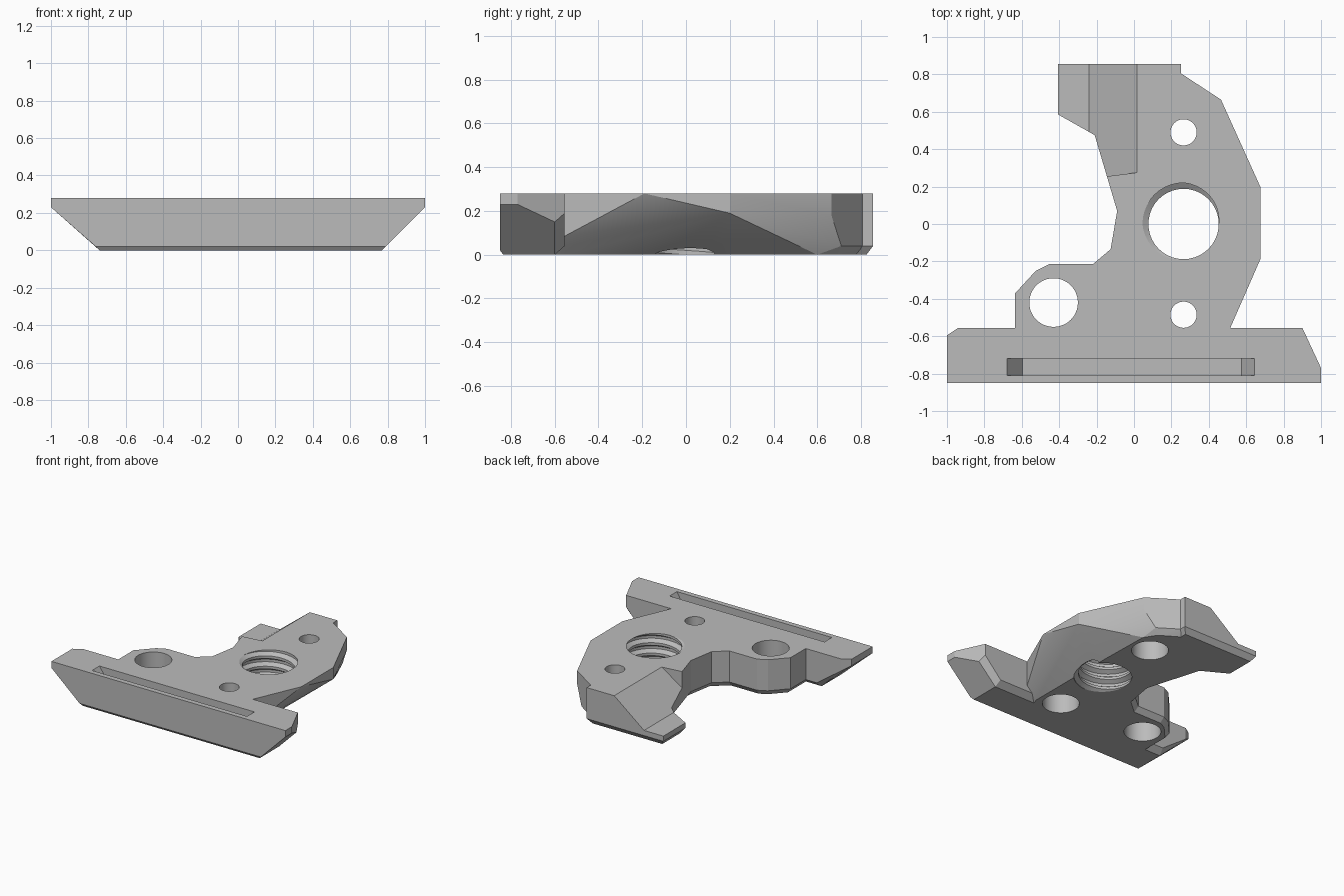
import bpy, bmesh, math

cube = bpy.data.objects.get("Cube")
if cube:
    bpy.data.objects.remove(cube)

TOP = 0.28
CHAMFER = 0.04

grey = bpy.data.materials.new("plain_grey")
grey.use_nodes = True
grey.diffuse_color = (0.5, 0.5, 0.5, 1)
grey.node_tree.nodes["Principled BSDF"].inputs["Base Color"].default_value = (0.5, 0.5, 0.5, 1)


def make(name, bm):
    bmesh.ops.recalc_face_normals(bm, faces=bm.faces)
    mesh = bpy.data.meshes.new(name)
    bm.to_mesh(mesh)
    bm.free()
    mesh.materials.append(grey)
    obj = bpy.data.objects.new(name, mesh)
    bpy.context.collection.objects.link(obj)
    return obj


def hull(name, points):
    bm = bmesh.new()
    for p in points:
        bm.verts.new(p)
    out = bmesh.ops.convex_hull(bm, input=bm.verts)
    loose = {g for g in out["geom_interior"] if isinstance(g, bmesh.types.BMVert)}
    bmesh.ops.delete(bm, geom=list(loose), context="VERTS")
    bmesh.ops.dissolve_limit(bm, angle_limit=0.01, verts=bm.verts, edges=bm.edges)
    return make(name, bm)


def chamfered_prism(name, outline):
    bm = bmesh.new()
    base = bm.faces.new([bm.verts.new((x, y, CHAMFER)) for x, y in outline])
    top = bmesh.ops.extrude_face_region(bm, geom=[base], use_keep_orig=True)
    for v in top["geom"]:
        if isinstance(v, bmesh.types.BMVert):
            v.co.z = TOP
    bmesh.ops.recalc_face_normals(bm, faces=bm.faces)
    bottom = min(bm.faces, key=lambda f: f.calc_center_median().z)
    bmesh.ops.inset_region(bm, faces=[bottom], thickness=0.03, use_even_offset=True)
    for v in bottom.verts:
        v.co.z = 0
    return make(name, bm)


def cylinder(name, x, y, r, z0, z1):
    bm = bmesh.new()
    bmesh.ops.create_cone(bm, cap_ends=True, segments=48, radius1=r, radius2=r, depth=z1 - z0)
    bmesh.ops.translate(bm, verts=bm.verts, vec=(x, y, (z0 + z1) / 2))
    return make(name, bm)


def thread(name, x, y, inner, outer, pitch):
    """Closed helical screw shape."""
    seg, rows, z0 = 40, 24, -0.12
    radii = (inner, inner, outer, outer)
    bm = bmesh.new()
    grid = {}
    for j in range(seg):
        a = math.tau * j / seg
        for k in range(rows + (5 if j == 0 else 1)):
            r = radii[k % 4]
            z = z0 + pitch * (k / 4 + j / seg)
            grid[k, j] = bm.verts.new((x + r * math.cos(a), y + r * math.sin(a), z))
    for k in range(rows + 1):
        grid[k, seg] = grid[k + 4, 0]
    for j in range(seg):
        for k in range(rows):
            bm.faces.new((grid[k, j], grid[k, j + 1], grid[k + 1, j + 1], grid[k + 1, j]))
    rim = [e for e in bm.edges if e.is_boundary]
    low, high = bm.verts.new((x, y, z0)), bm.verts.new((x, y, z0 + pitch * (rows / 4 + 1)))
    for e in rim:
        middle = (e.verts[0].co.z + e.verts[1].co.z) / 2
        bm.faces.new((e.verts[0], e.verts[1], low if middle < 0.14 else high))
    return make(name, bm)


def combine(target, tool, operation):
    mod = target.modifiers.new("combine", "BOOLEAN")
    mod.operation, mod.solver, mod.object = operation, "EXACT", tool
    bpy.context.view_layer.objects.active = target
    bpy.ops.object.modifier_apply(modifier=mod.name)
    bpy.data.objects.remove(tool)


# Inner side of the bracket: hook, waist and round-hole boss
bracket = chamfered_prism("bracket", [
    (0.25, -0.7), (0.25, 0.855), (-0.405, 0.855), (-0.405, 0.585), (-0.21, 0.475),
    (-0.09, 0.07), (-0.125, -0.135), (-0.22, -0.215), (-0.455, -0.215),
    (-0.525, -0.25), (-0.635, -0.37), (-0.635, -0.7)])

# Outer side with sloping underside
outer_side = hull("outer_side", [
    (0, -0.65, TOP), (0.515, -0.555, TOP), (0.675, -0.19, TOP), (0.675, 0.2, TOP),
    (0.465, 0.665, TOP), (0.175, 0.855, TOP), (0, 0.855, TOP),
    (0.675, 0.2, 0.19), (0.465, 0.665, 0.18), (0.396, 0.71, CHAMFER),
    (0.175, 0.855, CHAMFER), (0, 0.855, CHAMFER), (0.515, -0.555, 0.085),
    (0.515, 0.1, 0.085), (0.43, -0.555, 0), (0.43, 0.2, 0), (0.42, 0.6, 0),
    (0.36, 0.69, 0), (0.15, 0.82, 0), (0, 0.82, 0), (0, -0.65, 0),
    (0.46, -0.65, TOP), (0.4, -0.65, 0)])

# Long front plate with sloping ends
front_plate = hull("front_plate", [
    (-1, -0.85, TOP), (1, -0.85, TOP), (1, -0.77, TOP), (0.9, -0.555, TOP),
    (-0.94, -0.555, TOP), (-1, -0.595, TOP),
    (-1, -0.85, 0.23), (1, -0.85, 0.23), (1, -0.77, 0.23), (-1, -0.595, 0.23),
    (0.92, -0.6, 0.15), (0.9, -0.555, 0.19), (-0.94, -0.555, 0.19),
    (0.79, -0.85, 0.02), (-0.76, -0.85, 0.02), (0.77, -0.835, 0), (-0.74, -0.835, 0),
    (0.77, -0.6, 0), (-0.74, -0.6, 0), (0.76, -0.555, CHAMFER), (-0.73, -0.555, CHAMFER)])

for part in (outer_side, front_plate):
    combine(bracket, part, "UNION")

# Ramp down to the thin hook tip
ramp = [(0.015, TOP), (-0.24, 0.08), (-0.6, 0.08), (-0.6, 0.5), (0.015, 0.5)]
cuts = [hull("ramp_cut", [(x, y, z) for x, z in ramp for y in (0.275 + 0.125 * (x - 0.015), 1)])]

# Long slot with sloping ends
slot = [(-0.68, TOP), (-0.595, 0.16), (0.575, 0.16), (0.645, TOP), (0.645, 0.4), (-0.68, 0.4)]
cuts.append(hull("slot_cut", [(x, y, z) for x, z in slot for y in (-0.81, -0.72)]))

# Screw holes with counterbores below, plain hole and threaded hole
for y in (0.49, -0.485):
    cuts.append(cylinder("screw_hole_cut", 0.265, y, 0.07, -0.1, 0.4))
    cuts.append(cylinder("counterbore_cut", 0.265, y, 0.13, -0.1, 0.2))
cuts.append(cylinder("round_hole_cut", -0.43, -0.42, 0.13, -0.1, 0.4))
cuts.append(thread("thread_cut", 0.265, 0, 0.188, 0.22, 0.08))

for cut in cuts:
    combine(bracket, cut, "DIFFERENCE")

bpy.ops.object.select_all(action="DESELECT")
bracket.select_set(True)
bpy.context.view_layer.objects.active = bracket
bpy.ops.object.shade_smooth_by_angle(angle=math.radians(20))
